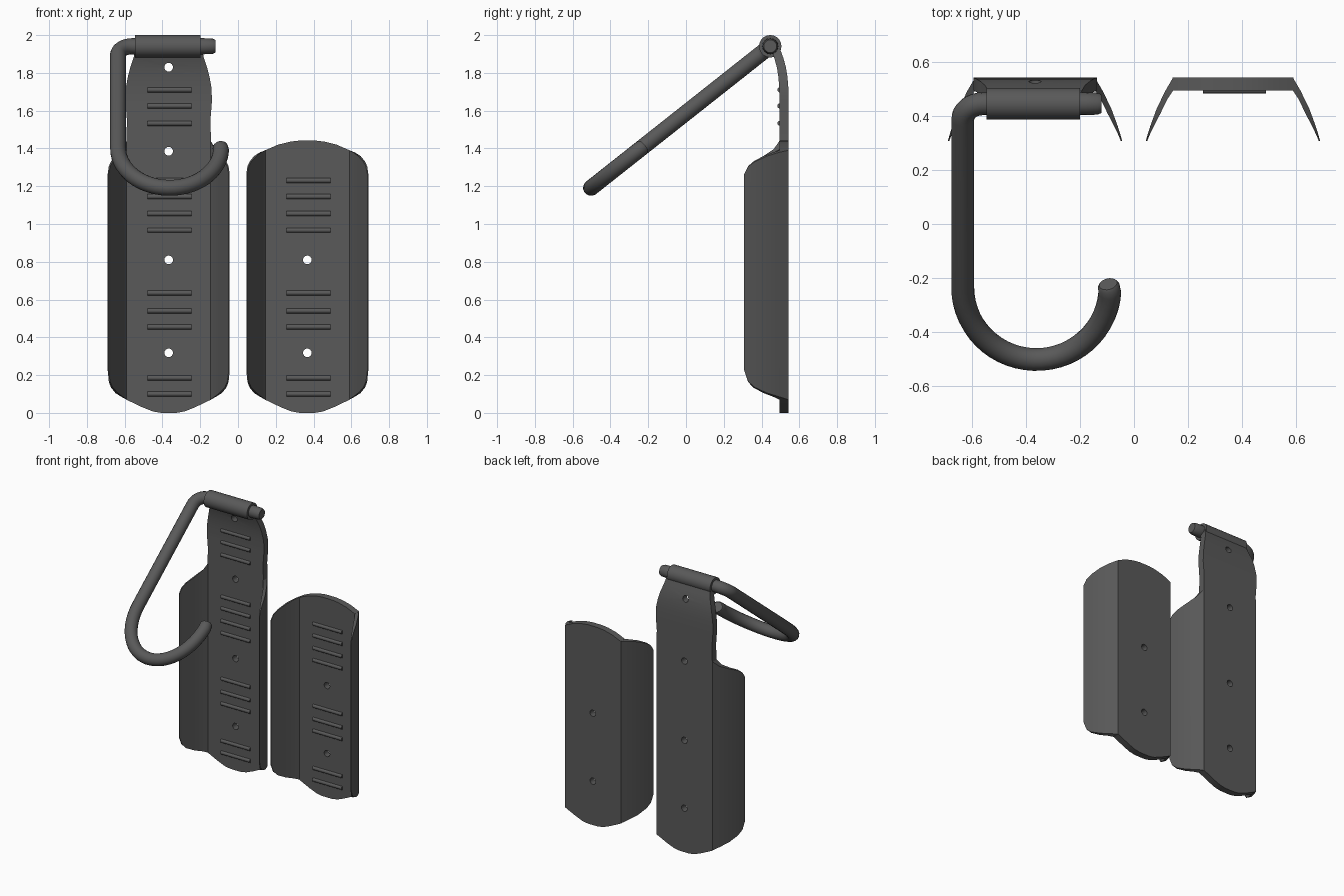
import bpy, bmesh, math
from mathutils import Vector

if "Cube" in bpy.data.objects:
    bpy.data.objects.remove(bpy.data.objects["Cube"])

CX = 0.367          # centre of each plate, left = -CX, right = +CX

# dark grey metal
METAL = bpy.data.materials.new("dark_metal")
METAL.diffuse_color = (.1, .1, .1, 1)
METAL.use_nodes = True
METAL.node_tree.nodes["Principled BSDF"].inputs["Base Color"].default_value = METAL.diffuse_color


def activate(ob):
    bpy.ops.object.select_all(action='DESELECT')
    ob.select_set(True)
    bpy.context.view_layer.objects.active = ob


def dress(ob, angle=30):
    activate(ob)
    bpy.ops.object.shade_smooth_by_angle(angle=math.radians(angle))
    ob.data.materials.clear()
    ob.data.materials.append(METAL)


def make(name, bm):
    bmesh.ops.recalc_face_normals(bm, faces=bm.faces)
    me = bpy.data.meshes.new(name)
    bm.to_mesh(me)
    bm.free()
    ob = bpy.data.objects.new(name, me)
    bpy.context.collection.objects.link(ob)
    return ob


def loft(bm, rings):
    """Closed skin through rings of equal length, capped at both ends."""
    vs = [[bm.verts.new(p) for p in r] for r in rings]
    n = len(vs[0])
    for a, b in zip(vs, vs[1:]):
        for i in range(n):
            j = (i + 1) % n
            bm.faces.new((a[i], a[j], b[j], b[i]))
    bm.faces.new(vs[0])
    bm.faces.new(vs[-1])


def cylinder(name, loc, r, length, axis, segs=24):
    rot = (0, math.pi / 2, 0) if axis == 'X' else (math.pi / 2, 0, 0)
    bpy.ops.mesh.primitive_cylinder_add(vertices=segs, radius=r, depth=length,
                                        location=loc, rotation=rot)
    ob = bpy.context.object
    ob.name = name
    return ob


def plate(name, cx, rows, holes):
    # rows: height, half width, forward shift of the bent neck
    bm = bmesh.new()
    loft(bm, [[(cx - w, .495 - s, z), (cx + w, .495 - s, z),
               (cx + w, .543 - s, z), (cx - w, .543 - s, z)] for z, w, s in rows])
    ob = make(name, bm)
    # screw holes
    for z in holes:
        cut = cylinder("hole_cutter", (cx, .5, z), .023, .2, 'Y', 16)
        cut.hide_render = True
        mod = ob.modifiers.new("hole", 'BOOLEAN')
        mod.object = cut
        mod.operation = 'DIFFERENCE'
        mod.solver = 'EXACT'
        activate(ob)
        bpy.ops.object.modifier_apply(modifier=mod.name)
        bpy.data.objects.remove(cut)
    # smoothing after the cut keeps the hole rims crisp; flat faces stay flat
    dress(ob)
    for p in ob.data.polygons:
        if abs(p.normal.y) > .9999:
            p.use_smooth = False


# wing columns: outer dx, outer y, inner dx, inner y, bottom z, top z
WING = [(.222, .543, .222, .495, .07, 1.39), (.25, .495, .243, .463, .085, 1.38),
        (.282, .43, .269, .41, .105, 1.36), (.306, .365, .297, .355, .135, 1.33),
        (.317, .33, .310, .328, .165, 1.305), (.323, .308, .318, .308, .225, 1.265)]


def wings(prefix, cx, fillet):
    for label, s in (("left", -1), ("right", 1)):
        bm = bmesh.new()
        rings = []
        for i, (ox, oy, ix, iy, lo, hi) in enumerate(WING):
            hi += fillet[i] if i < len(fillet) else 0
            rings.append([(cx + s * ox, oy, lo), (cx + s * ix, iy, lo),
                          (cx + s * ix, iy, hi), (cx + s * ox, oy, hi)])
        loft(bm, rings)
        dress(make(f"{prefix}_{label}_wing", bm))


# flat backs
bottom = [(0, .04, 0), (.008, .085, 0), (.03, .14, 0), (.07, .224, 0)]
plate("short_plate", CX, bottom + [(1.39, .224, 0), (1.42, .155, 0),
      (1.436, .09, 0), (1.442, .04, 0)], (.318, .81))
plate("long_plate", -CX, bottom + [
    (1.44, .224, 0), (1.55, .221, 0), (1.65, .229, 0), (1.72, .227, .001),
    (1.78, .216, .006), (1.83, .203, .014), (1.88, .186, .028), (1.94, .173, .05)],
    (.318, .81, 1.385, 1.83))
wings("short", CX, ())
wings("long", -CX, (.05, .015))

# raised grip ribs
low = (.1, .185, .455, .54, .635, .967, 1.055, 1.145, 1.23)
for side, cx, zs in (("short", CX + .006, low),
                     ("long", -CX + .004, low + (1.533, 1.625, 1.71))):
    for k, z in enumerate(zs):
        dress(cylinder(f"{side}_rib_{k + 1}", (cx, .497, z), .0135, .234, 'X', 12), 35)

# hinge barrel at the top of the neck
PY, PZ = .446, 1.941
dress(cylinder("hinge_barrel", (-.373, PY, PZ), .059, .347, 'X', 32))

# hook rod: pin, elbow, straight shank, J bend (x, distance down the slope, thickness)
path = [(-.12, 0, .8), (-.135, 0, .95), (-.18, 0, 1), (-.56, 0, 1)]
for k in range(1, 8):
    a = math.pi / 2 * k / 8
    path.append((-.56 - .075 * math.sin(a), .075 * (1 - math.cos(a)), 1))
path += [(-.635, .075, 1)]
for k in range(29):
    a = math.radians(180 - 176 * k / 28)
    path.append((-.362 + .273 * math.cos(a), .868 + .341 * math.sin(a), 1))
path += [(-.094, .862, .96), (-.096, .852, .8)]
down = Vector((0, -.944, -.746)).normalized()
cu = bpy.data.curves.new("hook_rod", 'CURVE')
cu.dimensions = '3D'
cu.bevel_depth = .0425
cu.bevel_resolution = 6
cu.use_fill_caps = True
sp = cu.splines.new('POLY')
sp.points.add(len(path) - 1)
for p, (x, t, r) in zip(sp.points, path):
    p.co = (x, PY + down.y * t, PZ + down.z * t, 1)
    p.radius = r
rod = bpy.data.objects.new("hook_rod", cu)
bpy.context.collection.objects.link(rod)
activate(rod)
bpy.ops.object.convert(target='MESH')
dress(bpy.context.object, 40)
